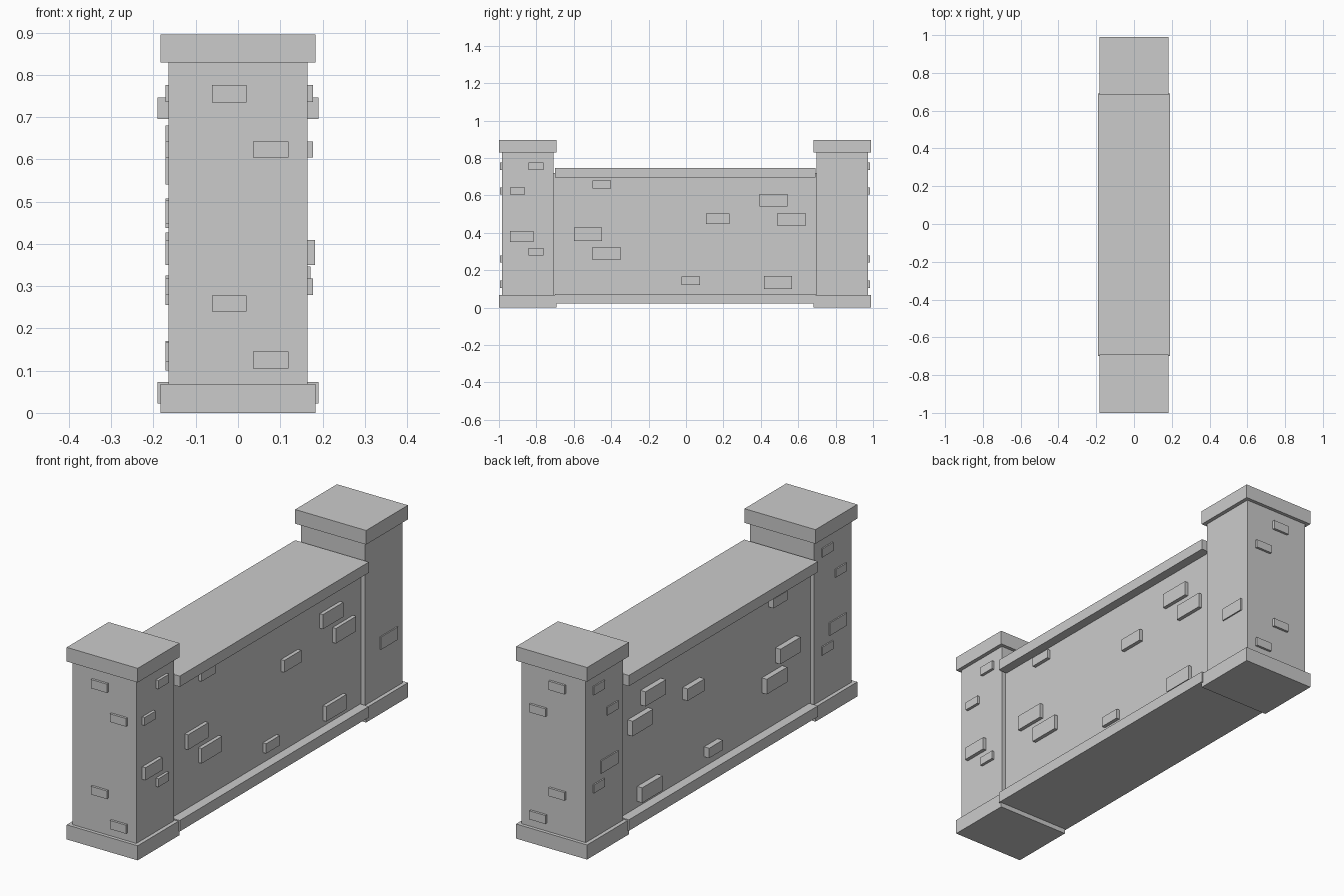
import bpy, bmesh


def boxes(name, items):
    """One object made of boxes given as (x0, x1, y0, y1, z0, z1)."""
    bm = bmesh.new()
    for x0, x1, y0, y1, z0, z1 in items:
        verts = bmesh.ops.create_cube(bm, size=1)["verts"]
        for v in verts:
            v.co = (x1 if v.co.x > 0 else x0,
                    y1 if v.co.y > 0 else y0,
                    z1 if v.co.z > 0 else z0)
    me = bpy.data.meshes.new(name)
    bm.to_mesh(me)
    bm.free()
    ob = bpy.data.objects.new(name, me)
    bpy.context.collection.objects.link(ob)
    return ob


# Wall with its coping and footing
boxes("wall", [(-0.146, 0.146, -0.71, 0.70, 0.05, 0.72)])
boxes("wall_coping", [(-0.19, 0.19, -0.70, 0.692, 0.696, 0.746)])
boxes("wall_footing", [(-0.19, 0.19, -0.70, 0.692, 0.022, 0.073)])

# Raised bricks on both wall faces: y0, y1, z0, z1
wall_bricks = [(-0.50, -0.40, 0.637, 0.68), (-0.60, -0.45, 0.357, 0.427),
               (-0.50, -0.35, 0.255, 0.325), (-0.025, 0.075, 0.12, 0.166),
               (0.108, 0.233, 0.447, 0.503), (0.393, 0.543, 0.54, 0.608),
               (0.488, 0.638, 0.437, 0.507), (0.418, 0.568, 0.10, 0.17)]
boxes("wall_bricks_right", [(0.13, 0.163, *b) for b in wall_bricks])
boxes("wall_bricks_left", [(-0.172, -0.13, *b) for b in wall_bricks])

# Bricks on pillar ends (x0, x1, z0, z1) and sides (y offsets, z0, z1, depth)
end_bricks = [(-0.062, 0.02, 0.735, 0.776), (0.036, 0.119, 0.604, 0.642),
              (-0.062, 0.02, 0.24, 0.278), (0.036, 0.119, 0.105, 0.145)]
side_bricks = [(0.005, 0.085, 0.736, 0.776, 0.178), (-0.095, -0.015, 0.604, 0.642, 0.178),
               (-0.095, 0.03, 0.35, 0.409, 0.182), (0.005, 0.085, 0.279, 0.318, 0.178)]

# Two pillars: shaft, base, cap and bricks
for label, c, s in (("front", -0.846, -1), ("back", 0.836, 1)):
    boxes(label + "_pillar_shaft", [(-0.165, 0.165, c - 0.138, c + 0.138, 0.03, 0.86)])
    boxes(label + "_pillar_base", [(-0.183, 0.183, c - 0.154, c + 0.154, 0, 0.068)])
    boxes(label + "_pillar_cap", [(-0.183, 0.183, c - 0.154, c + 0.154, 0.829, 0.895)])
    y0, y1 = sorted((c + s * 0.12, c + s * 0.149))
    bricks = [(x0, x1, y0, y1, z0, z1) for x0, x1, z0, z1 in end_bricks]
    bricks += [(-0.171, -0.15, c + a, c + b, z0, z1) for a, b, z0, z1, d in side_bricks]
    if s < 0:
        bricks += [(0.15, d, c + a, c + b, z0, z1) for a, b, z0, z1, d in side_bricks]
    else:
        bricks.append((0.15, 0.171, 0.81, 0.935, 0.287, 0.346))
    boxes(label + "_pillar_bricks", bricks)
